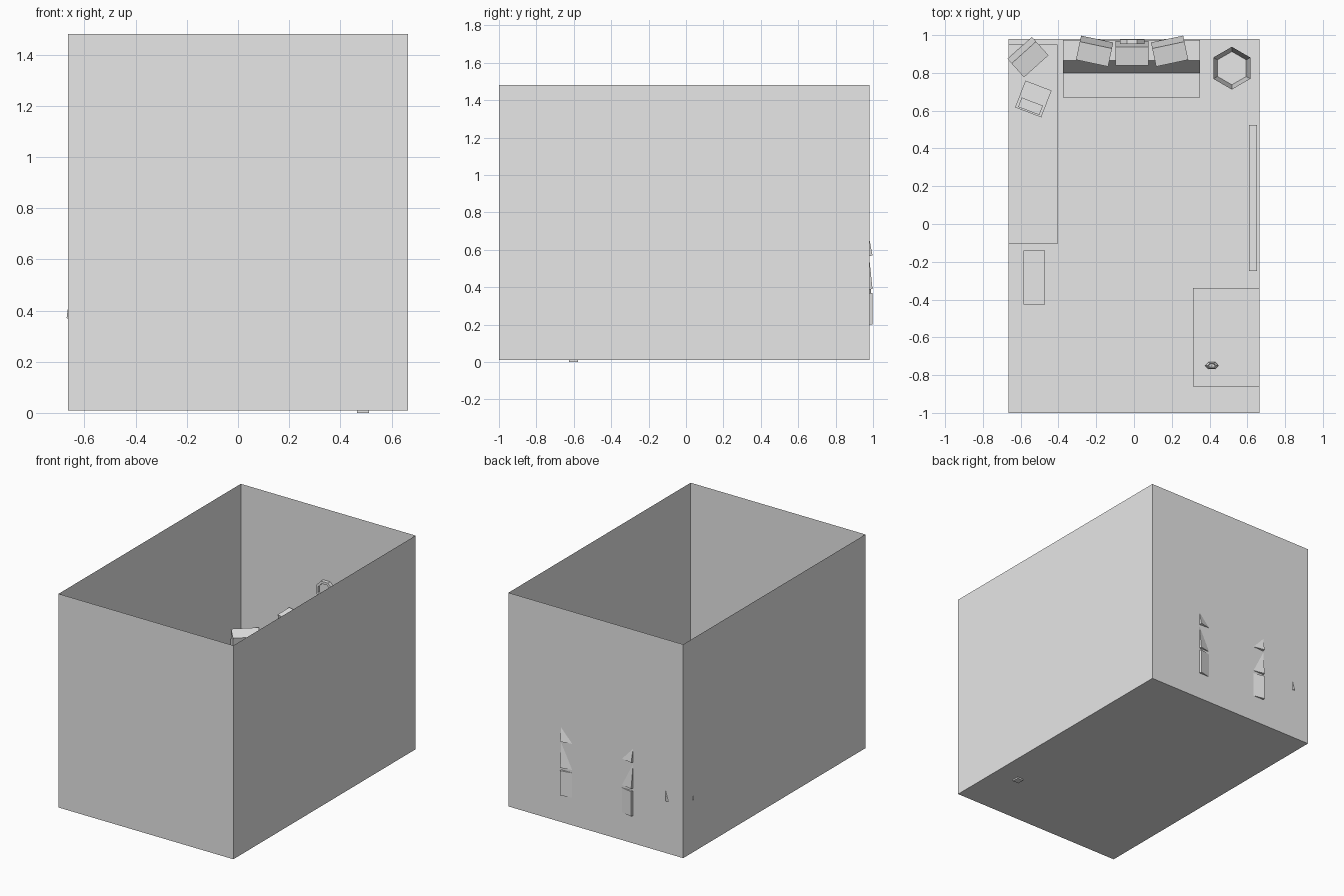
import bpy, bmesh, math
from mathutils import Matrix, Vector

if "Cube" in bpy.data.objects:
    bpy.data.objects.remove(bpy.data.objects["Cube"])

grey = bpy.data.materials.new("plain_grey")
grey.diffuse_color = (0.8, 0.8, 0.8, 1)
grey.use_nodes = True
grey.node_tree.nodes["Principled BSDF"].inputs["Base Color"].default_value = grey.diffuse_color


def finish(name, bm, fix=True):
    if fix:
        bmesh.ops.recalc_face_normals(bm, faces=bm.faces)
    me = bpy.data.meshes.new(name)
    bm.to_mesh(me)
    bm.free()
    me.materials.append(grey)
    ob = bpy.data.objects.new(name, me)
    bpy.context.collection.objects.link(ob)
    return ob


def box(name, x0, x1, y0, y1, z0, z1, matrix=Matrix()):
    bm = bmesh.new()
    size = Matrix.Diagonal((x1 - x0, y1 - y0, z1 - z0, 1))
    centre = Matrix.Translation(((x0 + x1) / 2, (y0 + y1) / 2, (z0 + z1) / 2))
    bmesh.ops.create_cube(bm, size=1, matrix=matrix @ centre @ size)
    return finish(name, bm)


def place(x, y, z, turn=0, tilt=0):
    return (Matrix.Translation((x, y, z)) @ Matrix.Rotation(math.radians(turn), 4, 'Z')
            @ Matrix.Rotation(math.radians(tilt), 4, 'X'))


def monitor(name, x, y, z, turn, tilt):
    # origin is the middle of the lower rear edge
    box(name, -0.087, 0.087, -0.10, 0, 0, 0.17, place(x, y, z, turn, tilt))


def rings(name, sides, profile, matrix=Matrix(), start=0.0, cap=True, loop=False):
    # lathe a (radius, height) profile with few sides
    bm = bmesh.new()
    rows = []
    for r, h in profile:
        rows.append([bm.verts.new(matrix @ Vector((
            r * math.cos(start + math.tau * i / sides),
            r * math.sin(start + math.tau * i / sides), h))) for i in range(sides)])
    pairs = list(zip(rows, rows[1:]))
    if loop:
        pairs.append((rows[-1], rows[0]))
    for a, b in pairs:
        for i in range(sides):
            j = (i + 1) % sides
            bm.faces.new((a[i], a[j], b[j], b[i]))
    if cap:
        bm.faces.new(rows[0])
    return finish(name, bm)


# Room shell: floor and four thin walls, open top
bm = bmesh.new()
bmesh.ops.create_cube(bm, size=1, matrix=Matrix.Translation((0, -0.01, 0.745))
                      @ Matrix.Diagonal((1.33, 1.98, 1.47, 1)))
bmesh.ops.delete(bm, geom=[f for f in bm.faces if f.normal.z > 0.5], context='FACES_ONLY')
finish("room_shell", bm, fix=False)

# Stepped console under the screens
bm = bmesh.new()
profile = [(0.67, 0.01), (0.67, 0.09), (0.80, 0.09), (0.865, 0.20), (0.975, 0.20), (0.975, 0.01)]
face = bm.faces.new([bm.verts.new((-0.375, y, z)) for y, z in profile])
ext = bmesh.ops.extrude_face_region(bm, geom=[face])
bmesh.ops.translate(bm, vec=(0.725, 0, 0),
                    verts=[v for v in ext["geom"] if isinstance(v, bmesh.types.BMVert)])
finish("console", bm)

# Three by three bank of screens, upper rows leaning forward
for row, (z, tilt) in enumerate([(0.20, 0), (0.39, 6), (0.57, 11)]):
    for col, (x, y, turn) in enumerate([(-0.195, 0.979, -12), (-0.01, 0.97, 0), (0.175, 0.979, 12)]):
        monitor(f"screen_{row}_{col}", x, y, z, turn, tilt)

# Wall clock
rings("wall_clock", 8, [(0.07, 0), (0.07, 0.025), (0.052, 0.025), (0.052, 0.01)],
      Matrix.Translation((-0.01, 0.978, 0.925)) @ Matrix.Rotation(math.pi / 2, 4, 'X'),
      math.pi / 8, cap=False)
rings("clock_face", 8, [(0.052, 0.01), (0.01, 0.01)],
      Matrix.Translation((-0.01, 0.978, 0.925)) @ Matrix.Rotation(math.pi / 2, 4, 'X'), math.pi / 8)

# Side desk: top and end panels
box("side_desk_top", -0.664, -0.405, -0.105, 0.95, 0.34, 0.37)
for n, y in enumerate((-0.105, 0.92)):
    box(f"side_desk_panel_{n}", -0.664, -0.405, y, y + 0.03, 0.01, 0.34)

# Items on the side desk
monitor("corner_screen", -0.605, 0.932, 0.37, 42, 11)
m = place(-0.533, 0.662, 0.37, -21)
box("desk_machine", -0.074, 0.074, -0.076, 0.076, 0, 0.09, m)
box("machine_panel", -0.06, 0.06, -0.068, -0.015, 0.09, 0.098, m)
box("paper_1", -0.055, 0.055, -0.087, 0.087, 0, 0.006, place(-0.575, 0.355, 0.37, -5))
box("paper_2", -0.63, -0.523, 0.072, 0.245, 0.37, 0.376)

# Low cabinet
box("low_cabinet", -0.585, -0.472, -0.425, -0.14, 0.01, 0.25)

# Hexagonal open bin
rings("waste_bin", 6, [(0.088, 0.012), (0.113, 0.22)], Matrix.Translation((0.518, 0.825, 0)), math.pi / 6)

# Board on the right wall
box("wall_board", 0.61, 0.652, -0.25, 0.525, 0.42, 0.74)

# Pedestal table with papers and a cup
box("table_top", 0.312, 0.664, -0.86, -0.34, 0.32, 0.35)
box("table_leg", 0.464, 0.511, -0.625, -0.577, 0, 0.32)
box("table_paper_1", 0.36, 0.46, -0.675, -0.485, 0.35, 0.356)
box("table_paper_2", 0.50, 0.61, -0.67, -0.497, 0.35, 0.356, place(0.0, 0, 0))
rings("cup", 6, [(0.022, 0), (0.036, 0.025), (0.022, 0.05), (0.016, 0.04), (0.001, 0.04)],
      Matrix.Translation((0.412, -0.75, 0.35)) @ Matrix.Diagonal((1, 0.6, 1, 1)))
